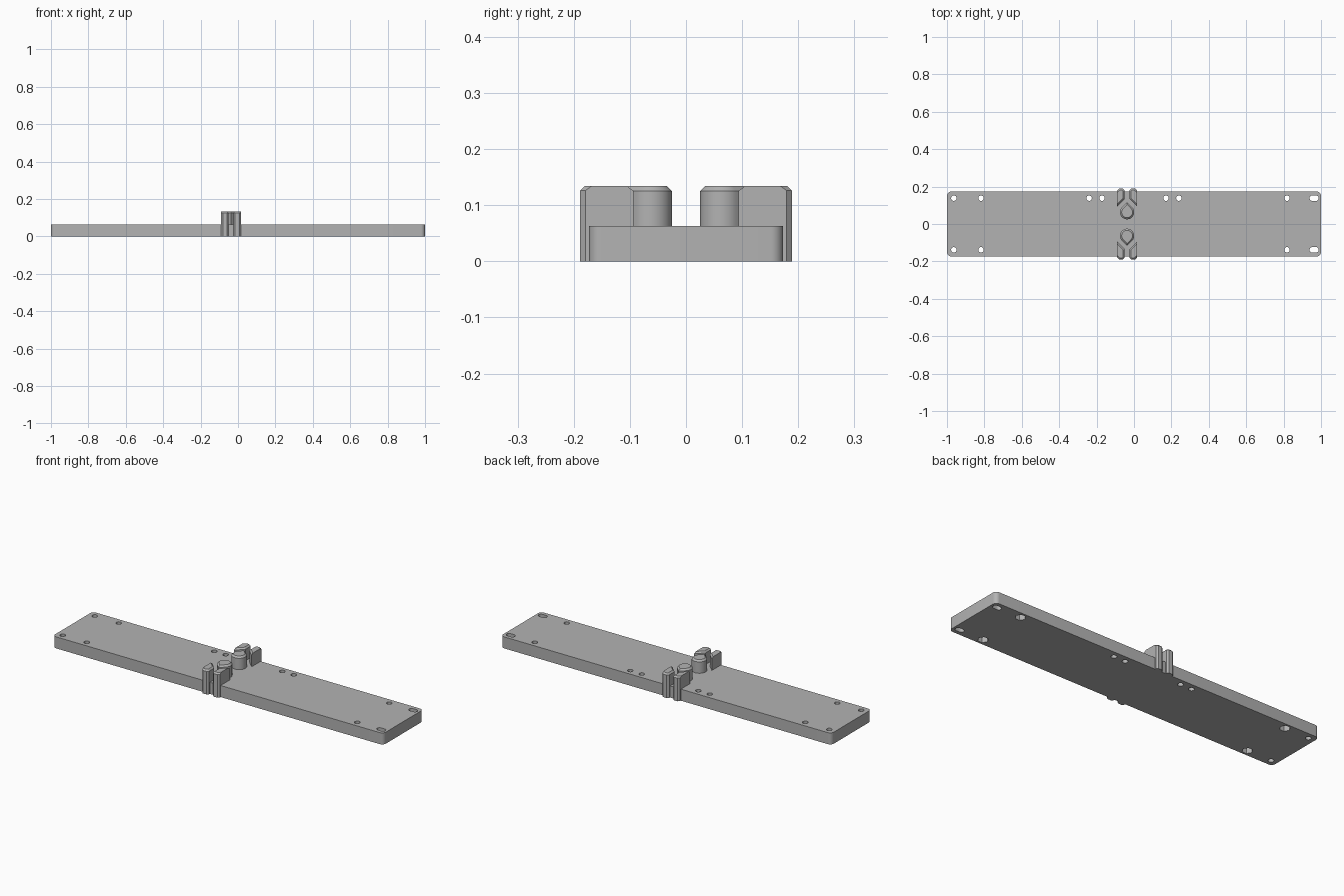
import bpy, bmesh
from math import pi, sin, cos

if "Cube" in bpy.data.objects:
    bpy.data.objects.remove(bpy.data.objects["Cube"], do_unlink=True)

GREY = (0.45, 0.45, 0.45, 1)
mat = bpy.data.materials.new("plain grey")
mat.use_nodes = True
mat.diffuse_color = GREY
mat.node_tree.nodes["Principled BSDF"].inputs["Base Color"].default_value = GREY

THICK, TOP = 0.063, 0.134
CLIP_X = -0.037
HOLE_Y = 0.138


def arc(cx, cy, r, a0, a1, n):
    return [(cx + r * cos(a0 + (a1 - a0) * i / n), cy + r * sin(a0 + (a1 - a0) * i / n))
            for i in range(n + 1)]


def circle(cx, cy, r, n):
    return arc(cx, cy, r, 0, 2 * pi, n)[:-1]


def prisms(name, outlines, z0, z1, chamfer=0, keep_sharp=None):
    """Extrude outlines from z0 to z1, chamfering top edges unless keep_sharp(edge)."""
    bm = bmesh.new()
    for pts in outlines:
        base = bm.faces.new([bm.verts.new((x, y, z0)) for x, y in pts])
        new = bmesh.ops.extrude_face_region(bm, geom=[base], use_keep_orig=True)["geom"]
        for v in new:
            if isinstance(v, bmesh.types.BMVert):
                v.co.z = z1
    bmesh.ops.recalc_face_normals(bm, faces=bm.faces)
    if chamfer:
        edges = [e for e in bm.edges if all(v.co.z > z1 - 1e-5 for v in e.verts)
                 and not (keep_sharp and keep_sharp(e))]
        bmesh.ops.bevel(bm, geom=edges, offset=chamfer, segments=1, affect='EDGES')
    me = bpy.data.meshes.new(name)
    bm.to_mesh(me)
    bm.free()
    me.materials.append(mat)
    ob = bpy.data.objects.new(name, me)
    bpy.context.collection.objects.link(ob)
    return ob


def activate(ob):
    bpy.ops.object.select_all(action='DESELECT')
    ob.select_set(True)
    bpy.context.view_layer.objects.active = ob


def smooth(ob):
    activate(ob)
    bpy.ops.object.shade_smooth_by_angle(angle=pi / 6)


def cut(ob, cutter):
    mod = ob.modifiers.new("cut", 'BOOLEAN')
    mod.operation, mod.solver, mod.object = 'DIFFERENCE', 'EXACT', cutter
    activate(ob)
    bpy.ops.object.modifier_apply(modifier=mod.name)
    bpy.data.objects.remove(cutter, do_unlink=True)


# Base plate with rounded corners
R, W, D = 0.022, 1.0, 0.173
outline = []
for k, (sx, sy) in enumerate([(1, 1), (-1, 1), (-1, -1), (1, -1)]):
    outline += arc(sx * (W - R), sy * (D - R), R, k * pi / 2, (k + 1) * pi / 2, 8)
plate = prisms("base_plate", [outline], 0, THICK)

# Screw holes, end slots and nut pockets
holes, pockets = [], []
for y in (HOLE_Y, -HOLE_Y):
    for x in (-0.963, -0.818, 0.818):
        holes.append(circle(x, y, 0.0145, 24))
    holes.append(arc(0.973, y, 0.0145, -pi / 2, pi / 2, 12)
                 + arc(0.953, y, 0.0145, pi / 2, 3 * pi / 2, 12))
    for x in (-0.818, 0.818):
        pockets.append(circle(x, y, 0.027, 6))
for x in (-0.24, -0.171, 0.171, 0.24):
    holes.append(circle(x, HOLE_Y, 0.0145, 24))
cut(plate, prisms("hole_cutter", holes, -0.05, THICK + 0.05))
cut(plate, prisms("pocket_cutter", pockets, -0.05, 0.03))
smooth(plate)

# Cable clips: a teardrop post and two slanted prongs on each long side
OUT, INN, END, C = 0.053, 0.0125, 0.1885, 0.009
for side, s in (("front", -1), ("back", 1)):
    drop = arc(0, 0.063, 0.038, 3 * pi / 4, 9 * pi / 4, 36) + [(0, 0.063 + 0.038 * 2 ** 0.5)]
    post = prisms(side + "_teardrop_post", [[(CLIP_X + x, s * y) for x, y in drop]],
                  THICK - 0.01, TOP, 0.009)
    smooth(post)
    for hand, m in (("right", -1), ("left", 1)):
        prong = [(OUT, 0.094), (OUT, END - C), (OUT - C, END), (INN + C, END),
                 (INN, END - C), (INN, 0.094 + OUT - INN)]
        wall = CLIP_X + m * OUT
        prisms(f"{side}_{hand}_prong", [[(CLIP_X + m * x, s * y) for x, y in prong]],
               0, TOP, 0.008,
               lambda e, wall=wall: all(abs(v.co.x - wall) < 1e-4 for v in e.verts))
